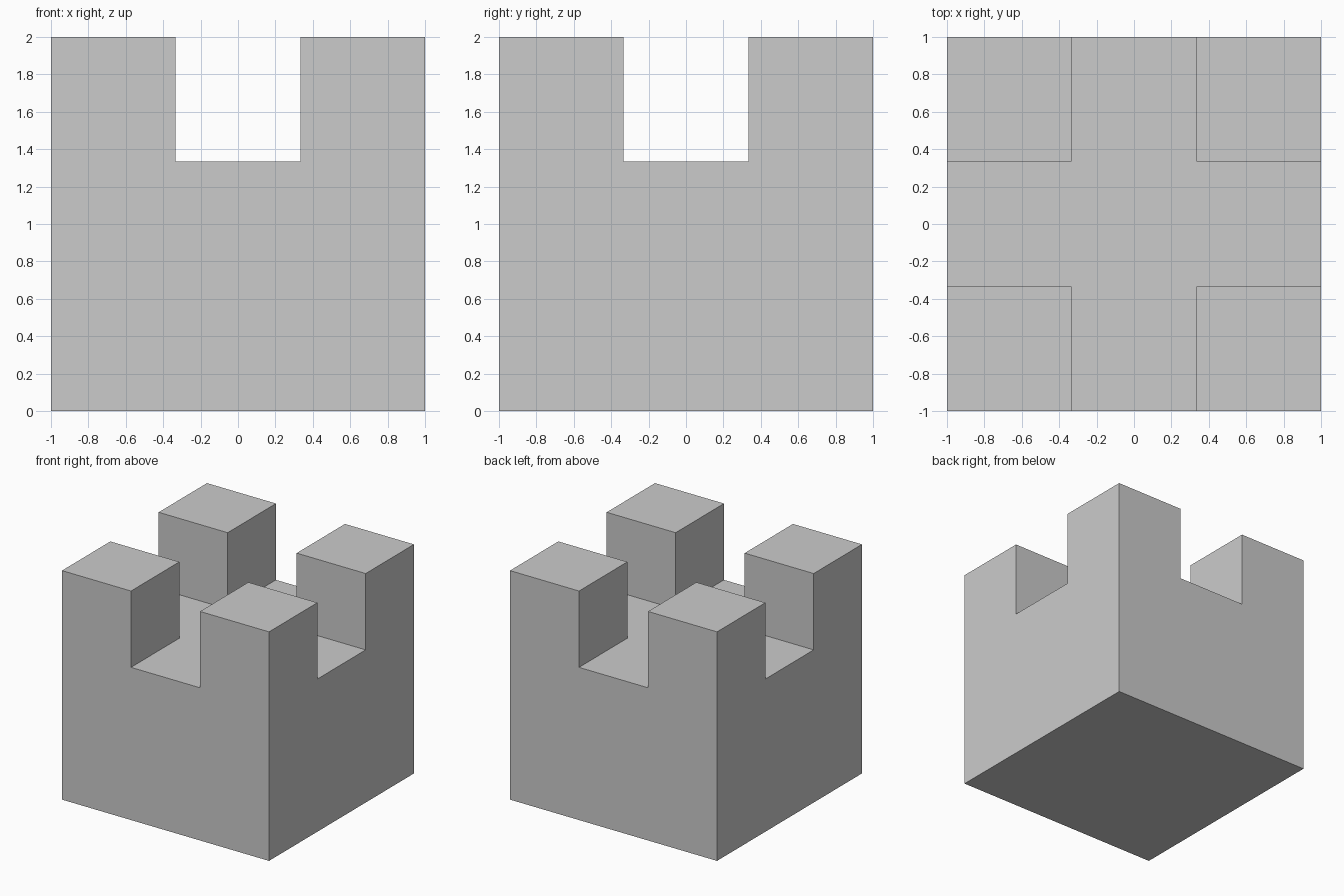
import bpy
import bmesh

if "Cube" in bpy.data.objects:
    bpy.data.objects.remove(bpy.data.objects["Cube"])

FLOOR_Z = 4 / 3   # level of the crossing channels
TOP_Z = 2.0       # top of the corner posts

bm = bmesh.new()

# Channel floor: 3 x 3 cells
bmesh.ops.create_grid(bm, x_segments=3, y_segments=3, size=1.0)
bmesh.ops.translate(bm, verts=bm.verts, vec=(0, 0, FLOOR_Z))
corners = [f for f in bm.faces
           if min(map(abs, f.calc_center_median().xy)) > 0.5]

# Outer walls and underside of the block
rim = [e for e in bm.edges if e.is_boundary]
walls = bmesh.ops.extrude_edge_only(bm, edges=rim)["geom"]
low_verts = [g for g in walls if isinstance(g, bmesh.types.BMVert)]
bmesh.ops.translate(bm, verts=low_verts, vec=(0, 0, -FLOOR_Z))
bmesh.ops.contextual_create(bm, geom=[e for e in bm.edges if e.is_boundary])

# Four corner posts raised from the corner cells
posts = bmesh.ops.extrude_discrete_faces(bm, faces=corners)["faces"]
bmesh.ops.translate(bm, verts=[v for f in posts for v in f.verts],
                    vec=(0, 0, TOP_Z - FLOOR_Z))

# Merge coplanar panels into clean flat faces
bmesh.ops.recalc_face_normals(bm, faces=bm.faces)
bmesh.ops.dissolve_limit(bm, angle_limit=0.01, verts=bm.verts, edges=bm.edges)

mesh = bpy.data.meshes.new("notched_block")
bm.to_mesh(mesh)
bm.free()
block = bpy.data.objects.new("notched_block", mesh)
bpy.context.collection.objects.link(block)
